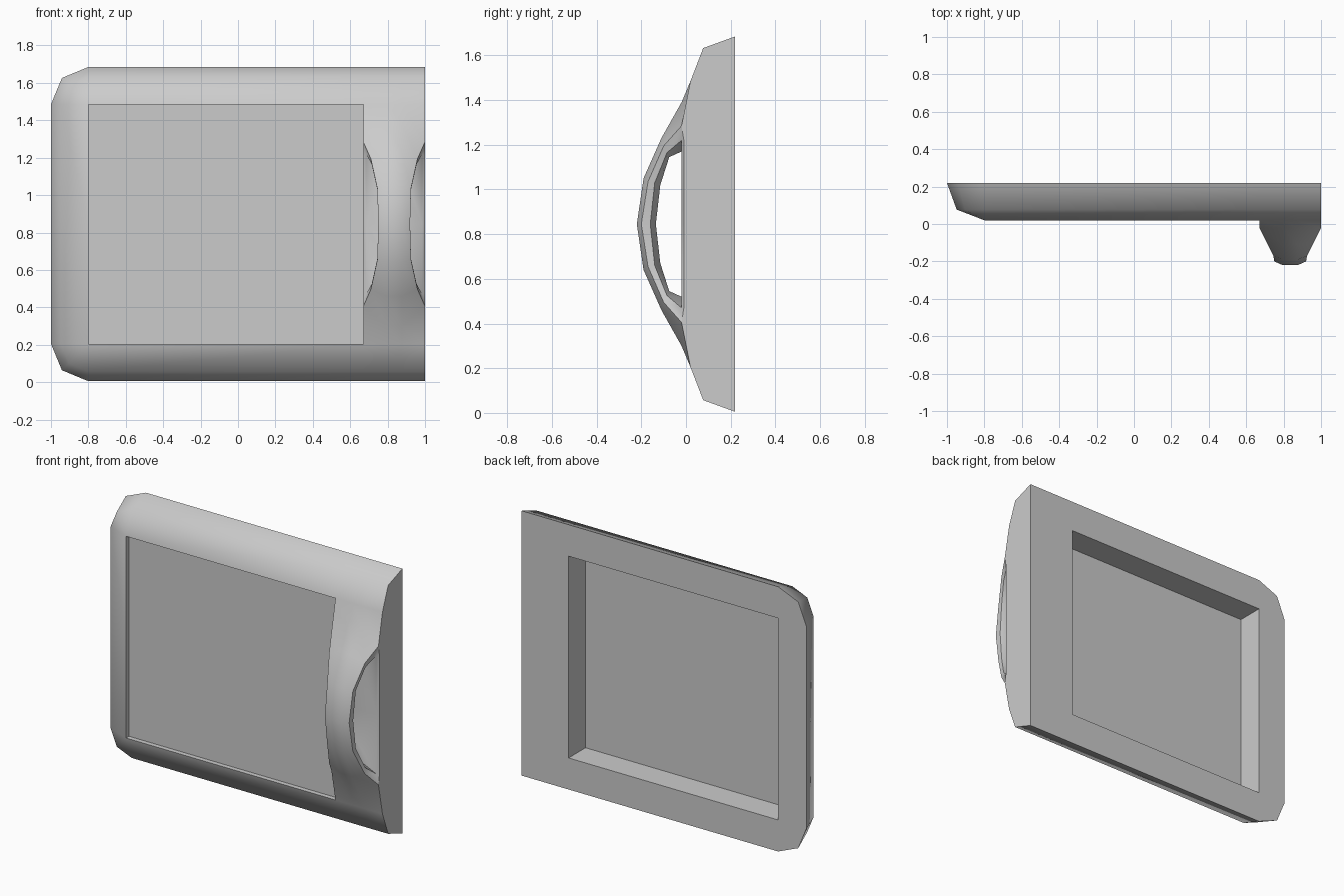
import bpy
import bmesh
import math

if "Cube" in bpy.data.objects:
    bpy.data.objects.remove(bpy.data.objects["Cube"])

MID = 0.845                       # mirror height
TOP, LEFT = 1.485, -0.8           # window opening limits
RIGHT, END = 0.67, 1.0            # handle strip limits
CX = (RIGHT + END) / 2
BACK, FRONT = 0.22, 0.02


def add_face(bm, pts):
    """Add a face and its copy mirrored about the middle height."""
    clean = []
    for p in pts:
        if p not in clean:
            clean.append(p)
    if len(clean) < 3:
        return
    bm.faces.new([bm.verts.new(p) for p in clean])
    bm.faces.new([bm.verts.new((x, y, 2 * MID - z)) for x, y, z in reversed(clean)])


def bridge(bm, a, b):
    for i in range(len(a) - 1):
        add_face(bm, [a[i], a[i + 1], b[i + 1], b[i]])


def make_object(name, bm):
    bmesh.ops.remove_doubles(bm, verts=bm.verts[:], dist=0.0005)
    bmesh.ops.recalc_face_normals(bm, faces=bm.faces[:])
    mesh = bpy.data.meshes.new(name)
    bm.to_mesh(mesh)
    bm.free()
    ob = bpy.data.objects.new(name, mesh)
    bpy.context.collection.objects.link(ob)
    return ob


bm = bmesh.new()

# Rounded rim: back face, side and front curve swept round the upper left corner
PROFILE = [(0, BACK), (0.2, BACK), (0.148, 0.077), (0, FRONT)]   # (outward, y)


def column(x, z, angle):
    dx, dz = math.cos(math.radians(angle)), math.sin(math.radians(angle))
    return [(round(x + r * dx, 5), y, round(z + r * dz, 5)) for r, y in PROFILE]


WO = 0.04                         # half width of the handle's flat crown
stations = [column(x, TOP, 90) for x in (END, CX + WO, CX - WO, RIGHT, LEFT)]
stations += [column(LEFT, TOP, a) for a in (135, 180)]
stations.append(column(LEFT, MID, 180))
for a, b in zip(stations, stations[1:]):
    bridge(bm, a, b)

# Window opening walls and back of the handle strip
add_face(bm, [(LEFT, BACK, TOP), (RIGHT, BACK, TOP), (RIGHT, FRONT, TOP), (LEFT, FRONT, TOP)])
add_face(bm, [(LEFT, BACK, MID), (LEFT, BACK, TOP), (LEFT, FRONT, TOP), (LEFT, FRONT, MID)])
add_face(bm, [(RIGHT, BACK, MID), (RIGHT, BACK, TOP), (CX - WO, BACK, TOP),
              (CX + WO, BACK, TOP), (END, BACK, TOP), (END, BACK, MID)])

# Handle arch sections: half width, rim half width, then (y, z) of crown, crease, rim, inside
ARCH = [
    (0.085, 0.085, (-0.22, MID), (-0.20, MID), (-0.16, MID), (-0.135, MID)),
    (0.090, 0.090, (-0.19, 1.05), (-0.17, 1.035), (-0.14, 1.03), (-0.115, 1.02)),
    (0.125, 0.120, (-0.11, 1.23), (-0.10, 1.195), (-0.085, 1.165), (-0.075, 1.145)),
    (0.165, 0.150, (-0.02, 1.39), (-0.02, 1.285), (-0.02, 1.22), (-0.02, 1.17)),
]


def section(w, wr, crown, crease, rim, inside):
    half = [(WO, inside), (wr, rim), (w, crease), (WO, crown)]
    right = [(round(CX + h, 5), *p) for h, p in half]
    left = [(round(CX - h, 5), *p) for h, p in reversed(half)]
    loop = right + left
    return loop


loops = [section(*s) for s in ARCH]
for a, b in zip(loops, loops[1:]):
    bridge(bm, a, b)
    add_face(bm, [a[7], a[0], b[0], b[7]])

# Foot of the arch blends into the rim
foot = loops[-1]
edge = [(x, FRONT, TOP) for x in (END, CX + WO, CX - WO, RIGHT)]
bridge(bm, foot[2:6], edge)

# Floor under the arch
add_face(bm, [foot[1], foot[0], foot[7], foot[6],
              (foot[6][0], -0.02, MID), (foot[1][0], -0.02, MID)])

# Both side walls of the handle strip, with a small slanted lip at the floor
for x, crease, rim in ((END, foot[2], foot[1]), (RIGHT, foot[5], foot[6])):
    lip, lip_mid = (x, -0.008, 1.21), (x, -0.008, MID)
    add_face(bm, [crease, rim, lip])
    add_face(bm, [lip, rim, (rim[0], rim[1], MID), lip_mid])
    outer = stations[0][1:3] if x == END else []
    add_face(bm, [(x, BACK, MID), (x, BACK, TOP), *outer, (x, FRONT, TOP),
                  crease, lip, lip_mid])

frame = make_object("frame_with_handle", bm)
bpy.context.view_layer.objects.active = frame
frame.select_set(True)
bpy.ops.object.shade_smooth_by_angle(angle=math.radians(50))

# Flat pane set just behind the front of the window opening
bm = bmesh.new()
add_face(bm, [(LEFT, 0.05, MID), (RIGHT, 0.05, MID), (RIGHT, 0.05, TOP), (LEFT, 0.05, TOP)])
make_object("window_pane", bm)
